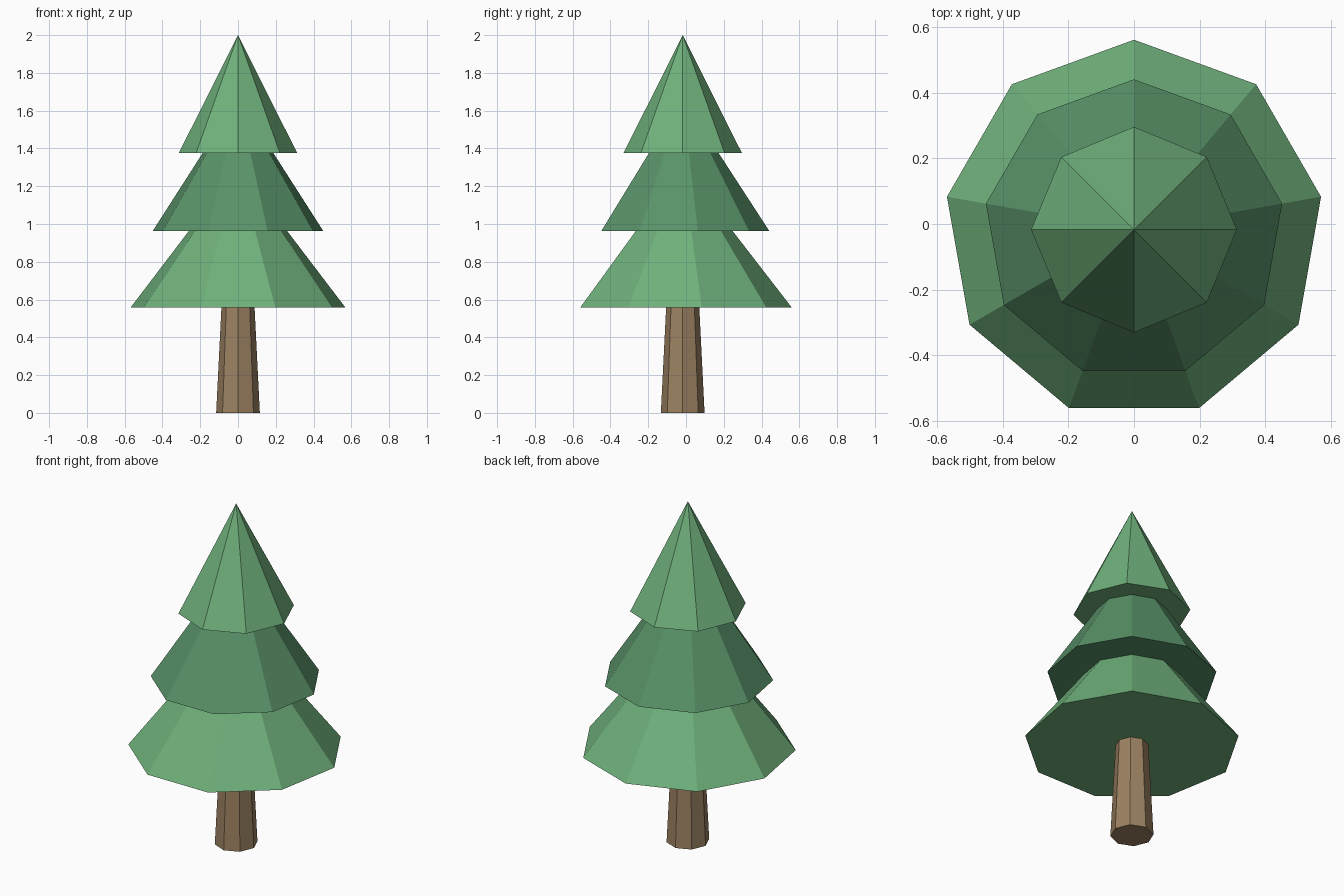
import bpy

if "Cube" in bpy.data.objects:
    bpy.data.objects.remove(bpy.data.objects["Cube"])

S = 2 / 4.15            # overall height of 4.15 design units scaled to 2
Y = -0.0174             # axis offset that centres the nine-sided outline


def material(name, rgb):
    m = bpy.data.materials.new(name)
    m.diffuse_color = (*rgb, 1)
    m.use_nodes = True
    m.node_tree.nodes["Principled BSDF"].inputs["Base Color"].default_value = m.diffuse_color
    return m


light = material("light_green", (0.16, 0.44, 0.20))
dark = material("dark_green", (0.10, 0.29, 0.14))
bark = material("bark", (0.33, 0.22, 0.12))

# name, sides, base radius, top radius, height, base z, material
parts = [
    ("trunk", 8, 0.24, 0.18, 1.2, 0.0, bark),
    ("lower_foliage", 9, 1.20, 0.35, 1.1, 1.155, light),
    ("middle_foliage", 9, 0.95, 0.30, 1.0, 2.0, dark),
    ("top_foliage", 8, 0.65, 0.0, 1.295, 2.855, light),
]

# Stacked flat-shaded tapered cones, each with a corner facing the back
for name, sides, r1, r2, height, z, mat in parts:
    bpy.ops.mesh.primitive_cone_add(
        vertices=sides, radius1=r1 * S, radius2=r2 * S, depth=height * S,
        location=(0, Y, (z + height / 2) * S))
    obj = bpy.context.object
    obj.name = name
    obj.data.materials.append(mat)
